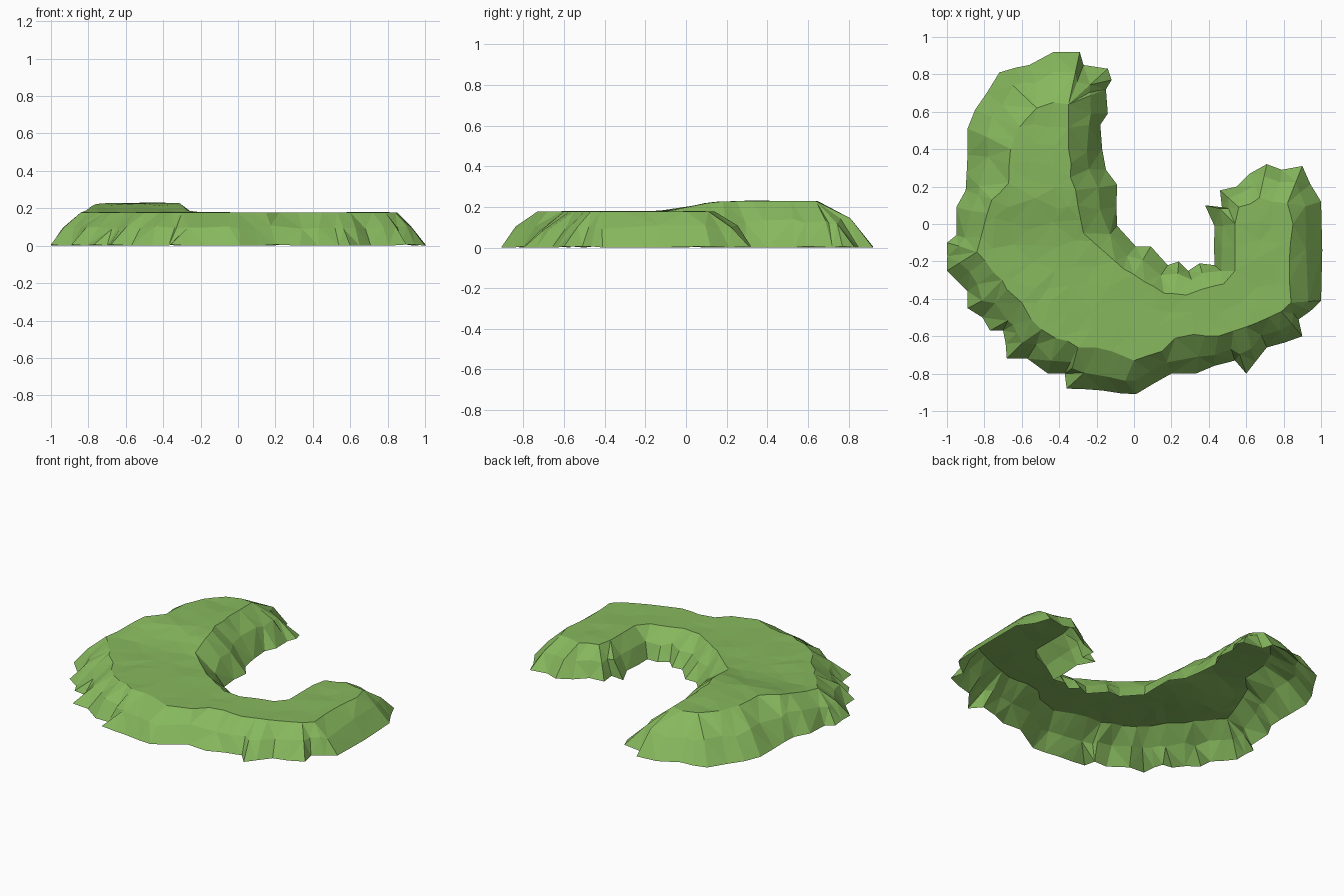
import bpy
import bmesh
import random
from mathutils import Vector
from mathutils.geometry import delaunay_2d_cdt, intersect_point_line

random.seed(4)

cube = bpy.data.objects.get("Cube")
if cube:
    bpy.data.objects.remove(cube, do_unlink=True)

# Outlines in hundredths of a unit, both clockwise from the tip of the long arm
FOOT = [(-29, 92), (-27, 85), (-14, 83), (-12, 77), (-15, 72), (-14, 59), (-18, 53), (-17, 40),
        (-15, 29), (-9, 21), (-9, -1), (1, -12), (9, -12), (18, -22), (24, -20), (29, -25),
        (35, -21), (43, -22), (43, -1), (38, 10), (47, 9), (46, 18), (55, 20), (62, 27),
        (71, 32), (79, 29), (90, 31), (100, 12), (100, -41), (88, -51), (90, -60), (71, -66),
        (60, -80), (54, -73), (33, -80), (20, -80), (1, -91), (-17, -89), (-36, -88), (-37, -80),
        (-46, -80), (-57, -72), (-68, -72), (-70, -57), (-77, -57), (-81, -50), (-89, -45),
        (-89, -36), (-100, -25), (-100, -10), (-95, -6), (-95, 9), (-90, 18), (-89, 37),
        (-89, 51), (-85, 61), (-72, 81), (-56, 85), (-43, 92)]
RIM = [(-35, 64), (-35, 40), (-34, 25), (-30, 10), (-27, -5), (-18, -13), (-10, -20), (0, -27),
       (10, -33), (16, -37), (28, -38), (36, -35), (48, -32), (54, -25), (54, 0), (56, 9),
       (67, 14), (82, 11), (85, 0), (83, -20), (84, -42), (72, -50), (60, -55), (45, -60),
       (32, -59), (22, -61), (15, -68), (0, -73), (-12, -68), (-30, -66), (-42, -61),
       (-55, -51), (-60, -42), (-68, -35), (-75, -26), (-84, -15), (-80, 0), (-76, 13),
       (-67, 22), (-66, 40), (-61, 52), (-52, 62), (-43, 65)]


def outline(points, step, jitter):
    """Scale an outline and break its long edges with roughened midpoints."""
    corners = [Vector(p) / 100 for p in points]
    result = []
    for a, b in zip(corners, corners[1:] + corners[:1]):
        result.append(a)
        if (b - a).length > step:
            wobble = Vector((random.uniform(-1, 1), random.uniform(-1, 1)))
            result.append((a + b) / 2 + wobble * jitter)
    return result


def height(p):
    """Level plateau that rises gently along the long arm."""
    rise = 0.0
    if p.x < 0:
        t = min(max((p.y + 0.15) / 0.35, 0), 1)
        rise = 0.05 * t * t * (3 - 2 * t)
    return 0.178 + rise


def nearest_on_rim(p):
    best = None
    for a, b in zip(rim, rim[1:] + rim[:1]):
        hit, t = intersect_point_line(p, a, b)
        q = a.lerp(b, min(max(t, 0), 1))
        if best is None or (q - p).length < (best - p).length:
            best = q
    return best


def stitch(bm, lower, upper):
    """Join two rings of vertices with a strip of triangles."""
    n, m = len(lower), len(upper)
    i = j = 0
    while i < n or j < m:
        a, b = lower[i % n], upper[j % m]
        a_next, b_next = lower[(i + 1) % n], upper[(j + 1) % m]
        step_low = (a_next.co - b.co).length
        step_up = (a.co - b_next.co).length
        if j >= m or (i < n and step_low < step_up):
            bm.faces.new((a, a_next, b))
            i += 1
        else:
            bm.faces.new((a, b_next, b))
            j += 1


foot = outline(FOOT, 0.15, 0.008)
rim = outline(RIM, 0.11, 0.01)
bm = bmesh.new()

# Sloping banks: jagged foot, creased middle, plateau rim
foot_ring, middle_ring = [], []
for p in foot:
    target = nearest_on_rim(p)
    middle = target.lerp(p, random.uniform(0.48, 0.64))
    foot_ring.append(bm.verts.new((p.x, p.y, random.choice((0, 0, 0.006)))))
    level = height(target) * random.uniform(0.5, 0.63)
    middle_ring.append(bm.verts.new((middle.x, middle.y, level)))
rim_ring = [bm.verts.new((p.x, p.y, height(p))) for p in rim]
stitch(bm, foot_ring, middle_ring)
stitch(bm, middle_ring, rim_ring)

# Grassy plateau: uneven triangles inside the rim
spacing = 0.11
scatter = []
for column in range(-9, 10):
    for row in range(-9, 10):
        p = Vector((column + random.uniform(-0.3, 0.3), row + random.uniform(-0.3, 0.3))) * spacing
        if (nearest_on_rim(p) - p).length > 0.04:
            scatter.append(p)
count = len(rim)
edges = [(k, (k + 1) % count) for k in range(count)]
points, _, faces, origins, _, _ = delaunay_2d_cdt(rim + scatter, edges, [], 1, 0.0001)
used = {k for face in faces for k in face}
top = {}
for k in used:
    source = origins[k][0] if origins[k] else count
    if source < count:
        top[k] = rim_ring[source]
    else:
        p = points[k]
        top[k] = bm.verts.new((p.x, p.y, height(p) + random.uniform(-0.005, 0.003)))
for face in faces:
    bm.faces.new([top[k] for k in face])

# Make every face look outward
bmesh.ops.recalc_face_normals(bm, faces=bm.faces[:])
if sum(f.normal.z * f.calc_area() for f in bm.faces) < 0:
    bmesh.ops.reverse_faces(bm, faces=bm.faces[:])

mesh = bpy.data.meshes.new("grassy_hill")
bm.to_mesh(mesh)
bm.free()
hill = bpy.data.objects.new("grassy_hill", mesh)
bpy.context.collection.objects.link(hill)

# Grass colour
grass = bpy.data.materials.new("grass_green")
grass.use_nodes = True
colour = (0.24, 0.48, 0.11, 1)
grass.diffuse_color = colour
shader = next(n for n in grass.node_tree.nodes if n.type == 'BSDF_PRINCIPLED')
shader.inputs["Base Color"].default_value = colour
shader.inputs["Roughness"].default_value = 0.9
mesh.materials.append(grass)
